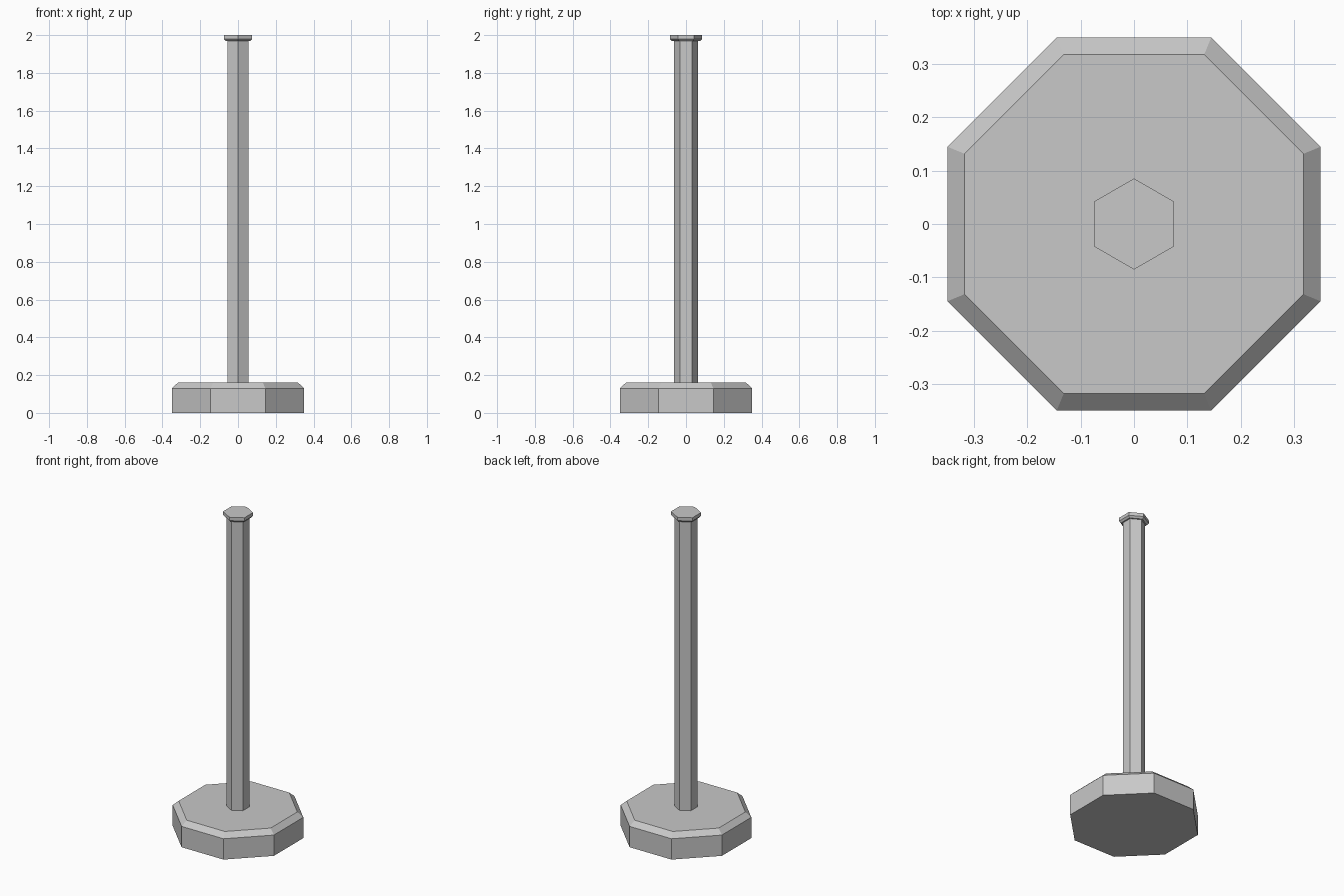
import bpy
import bmesh
import math

cube = bpy.data.objects.get("Cube")
if cube:
    bpy.data.objects.remove(cube, do_unlink=True)

# Single plain grey for the whole stand
grey = bpy.data.materials.new("light_grey")
grey.use_nodes = True
colour = (0.58, 0.58, 0.58, 1)
grey.diffuse_color = colour
grey.node_tree.nodes["Principled BSDF"].inputs["Base Color"].default_value = colour


def prism(name, sides, turn, profile):
    """Stack regular polygons of (flat-to-centre distance, height) into a closed solid."""
    bm = bmesh.new()
    rings = []
    for apothem, z in profile:
        radius = apothem / math.cos(math.pi / sides)
        angles = [turn + math.tau * i / sides for i in range(sides)]
        rings.append([bm.verts.new((radius * math.cos(a), radius * math.sin(a), z))
                      for a in angles])
    for low, high in zip(rings, rings[1:]):
        for i in range(sides):
            j = (i + 1) % sides
            bm.faces.new((low[i], low[j], high[j], high[i]))
    bm.faces.new(rings[0][::-1])
    bm.faces.new(rings[-1])
    mesh = bpy.data.meshes.new(name)
    bm.to_mesh(mesh)
    bm.free()
    mesh.materials.append(grey)
    obj = bpy.data.objects.new(name, mesh)
    bpy.context.collection.objects.link(obj)
    return obj


# Octagonal foot with a chamfered top edge
prism("base", 8, math.pi / 8, [(0.35, 0), (0.35, 0.13), (0.318, 0.16)])

# Hexagonal pole and its flared cap, corners facing front and back
prism("pole", 6, math.pi / 6, [(0.056, 0.15), (0.056, 1.975)])
prism("cap", 6, math.pi / 6, [(0.064, 1.968), (0.074, 1.979), (0.074, 2)])
